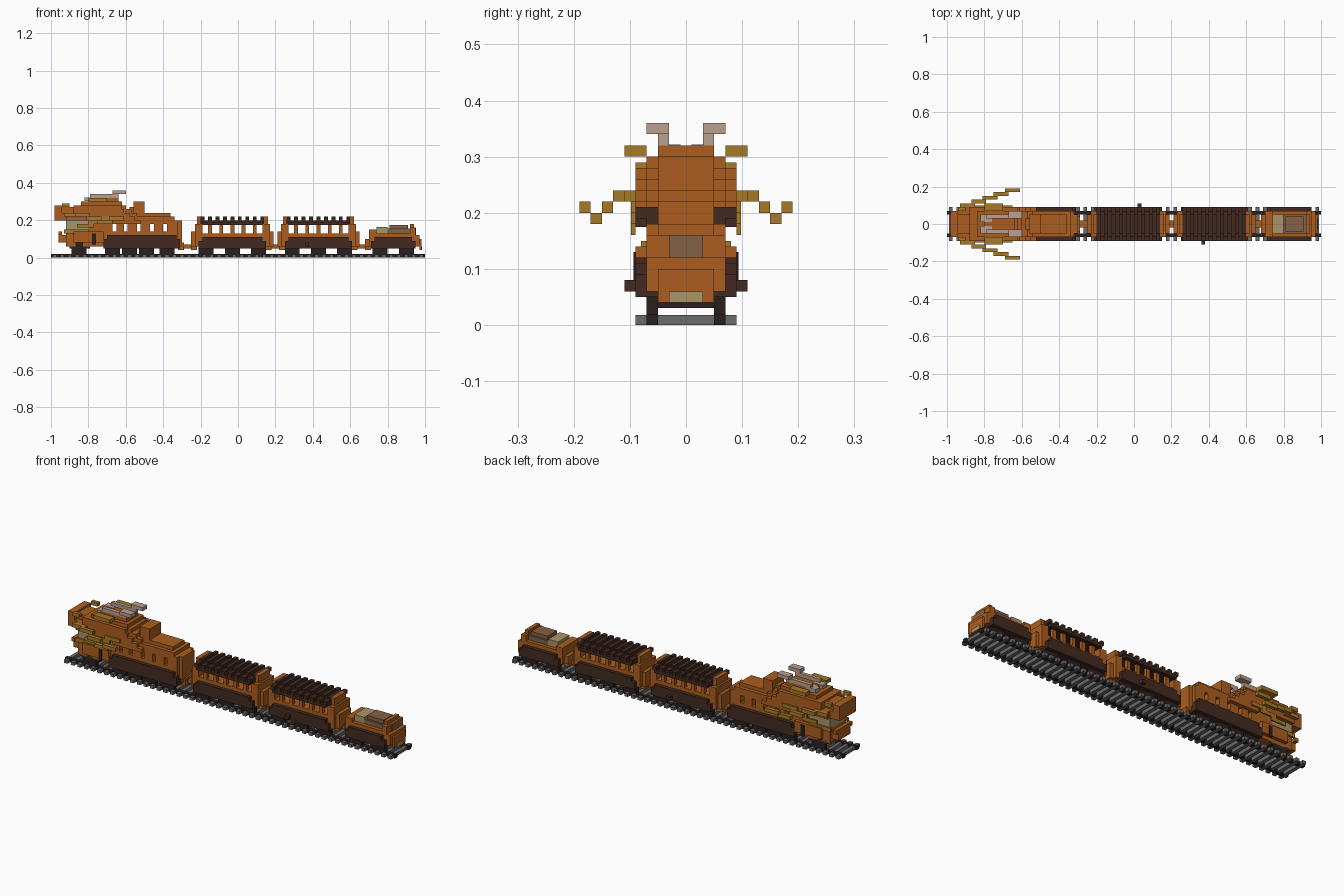
import bpy
import bmesh
from mathutils import Vector

UNIT = 0.01  # all part sizes below are in hundredths

cube = bpy.data.objects.get("Cube")
if cube:
    bpy.data.objects.remove(cube, do_unlink=True)


def make_material(name, red, green, blue):
    linear = [(c / 255) ** 2.2 for c in (red, green, blue)] + [1]
    material = bpy.data.materials.new(name)
    material.use_nodes = True
    material.diffuse_color = linear
    shader = next(n for n in material.node_tree.nodes if n.type == "BSDF_PRINCIPLED")
    shader.inputs["Base Color"].default_value = linear
    shader.inputs["Roughness"].default_value = 0.9
    return material


orange = make_material("burnt orange", 170, 94, 36)
dark = make_material("dark brown", 68, 46, 37)
charcoal = make_material("charcoal", 46, 37, 36)
grey = make_material("sleeper grey", 108, 106, 108)
gold = make_material("old gold", 166, 120, 42)
horn = make_material("pale horn", 184, 158, 143)
beige = make_material("beige", 168, 148, 104)
brown = make_material("cargo brown", 130, 97, 70)


class Part:
    """Blocky part collected from boxes into one mesh object."""

    def __init__(self, name, material):
        self.name, self.material, self.mesh = name, material, bmesh.new()

    def box(self, x0, x1, y0, y1, z0, z1):
        result = bmesh.ops.create_cube(self.mesh, size=1)
        centre = Vector((x0 + x1, y0 + y1, z0 + z1)) / 2
        size = Vector((x1 - x0, y1 - y0, z1 - z0))
        for vert in result["verts"]:
            vert.co = (vert.co * size + centre) * UNIT

    def mid(self, x0, x1, half, z0, z1):
        self.box(x0, x1, -half, half, z0, z1)

    def pair(self, x0, x1, y0, y1, z0, z1):
        self.box(x0, x1, y0, y1, z0, z1)
        self.box(x0, x1, -y1, -y0, z0, z1)

    def finish(self):
        data = bpy.data.meshes.new(self.name)
        self.mesh.to_mesh(data)
        self.mesh.free()
        data.materials.append(self.material)
        bpy.context.collection.objects.link(bpy.data.objects.new(self.name, data))


def wheels(name, centres):
    part = Part(name, charcoal)
    for x in centres:
        part.pair(x - 4, x + 4, 5, 7, 2, 6)
        part.pair(x - 2, x + 2, 5, 7, 6, 8)
        part.mid(x - 1, x + 1, 5, 3, 5)
    part.finish()


def skirt(name, x0, x1, top):
    part = Part(name, dark)
    part.pair(x0, x1, 7, 9, 5, top - 2)
    part.pair(x0 + 2, x1 - 2, 7, 9, top - 2, top)
    part.mid(x0, x1, 7, 5, 8)
    part.finish()


# Track
sleepers = Part("sleepers", grey)
for x in range(-100, 100, 4):
    sleepers.mid(x + 1, x + 3, 9, 0, 1.8)
sleepers.finish()
rails = Part("rails", charcoal)
rails.pair(-100, 100, 5, 7, 0, 2)
rails.finish()

# Engine body with open windows
engine = Part("engine_body", orange)
left, right = -72, -32
engine.mid(left, right, 7, 8, 14)
engine.mid(left, right, 7, 18, 20)
edge = left
for window in (-66, -60, -53, -46, -39):
    engine.mid(edge, window - 1, 7, 14, 18)
    edge = window + 1
engine.mid(edge, right, 7, 14, 18)
engine.mid(left, -34, 7, 20, 22)
engine.mid(left, -36, 5, 22, 24)
engine.mid(right, -30, 5, 6, 20)
engine.finish()
skirt("engine_skirt", -72, -31, 12)
wheels("engine_wheels", (-85, -67, -58, -49, -38))

chimney = Part("chimney", orange)
chimney.mid(-56, -50, 5, 24, 30)
chimney.mid(-58, -56, 3, 24, 27)
chimney.finish()

# Engine front and lower jaw
front = Part("engine_front", orange)
front.mid(-92, left, 7, 6, 14)
front.mid(-88, left, 9, 8, 14)
front.mid(-96, -90, 5, 8, 12)
front.mid(-96, -94, 7, 12, 14)
front.mid(-80, left, 7, 14, 22)
front.finish()
pilot = Part("front_pilot", dark)
pilot.mid(-90, -79, 7, 5, 7)
pilot.finish()
hatch = Part("front_hatches", charcoal)
hatch.pair(-78, -76, 9, 9.4, 7, 13)
hatch.finish()

# Beast head
mouth = Part("mouth", beige)
mouth.mid(-92, -80, 7, 14, 20)
mouth.finish()
head = Part("beast_head", orange)
head.mid(-98, -88, 7, 20, 24)
head.mid(-98, -94, 7, 24, 28)
head.mid(-94, -86, 5, 24, 27)
head.mid(-92, -66, 9, 20, 24)
head.mid(-88, -62, 9, 24, 28)
head.mid(-84, -62, 7, 28, 30)
head.mid(-80, -64, 5, 30, 32)
head.finish()
mane = Part("mane", orange)
for step in range(4):
    back = -52 - 3 * step
    mane.pair(-70, back, 7, 9, 18 + 2 * step, 20 + 2 * step)
    mane.mid(-70, back - 2, 7, 22 + 2 * step, 24 + 2 * step)
mane.finish()

# Gold brows, cheek frills and whiskers
brows = Part("brows", gold)
brows.pair(-80, -70, 7, 11, 30, 32)
brows.pair(-94, -90, 7, 9, 27, 29)
brows.finish()
frills = Part("cheek_frills", gold)
for step in range(3):
    start = -86 + 6 * step
    frills.pair(start, start + 9, 9, 9.8, 16 + 2 * step, 18 + 2 * step)
frills.pair(-93, -80, 7, 8, 13, 15)
frills.finish()
whiskers = Part("whiskers", gold)
start = -93
for y, z in zip(range(9, 19, 2), (22, 22, 20, 18, 20)):
    whiskers.pair(start, start + 8, y, y + 2, z, z + 2)
    start += 6
whiskers.finish()
horns = Part("horns", horn)
horns.pair(-82, -76, 1, 5, 30.2, 32.2)
horns.pair(-79, -64, 3, 5, 32, 34)
horns.pair(-67, -60, 3, 7, 34, 36)
horns.finish()


# Two open coaches
def coach(name, x):
    body = Part(name + "_body", orange)
    for side in (-1, 1):
        end = x + 18 * side
        body.mid(end - 2, end + 2, 7, 6, 18)
        body.mid(end - 1, end + 1, 5, 18, 22)
        lip = x + 21 * side
        body.mid(lip - 1, lip + 1, 5, 6, 14)
    body.mid(x - 16, x + 16, 7, 8, 13)
    for step in range(-2, 3):
        body.pair(x + 6 * step - 1, x + 6 * step + 1, 5, 7, 13, 18)
    body.finish()
    roof = Part(name + "_roof", dark)
    roof.mid(x - 17, x + 17, 7, 18, 20)
    roof.pair(x - 16, x + 16, 7, 9, 17.5, 19)
    for step in range(-4, 5):
        rib = x + 4 * step
        roof.mid(rib - 1, rib + 1, 5, 20, 22)
        roof.pair(rib - 1, rib + 1, 5, 9, 19, 21)
    roof.finish()
    skirt(name + "_skirt", x - 18, x + 18, 11)
    wheels(name + "_wheels", (x - 14, x, x + 14))


coach("first_coach", -3)
coach("second_coach", 43)
caps = Part("axle_caps", dark)
caps.box(2, 4, 9, 11, 6, 8)
caps.box(36, 38, -11, -9, 6, 8)
caps.finish()

# Cargo wagon
wagon = Part("wagon_body", orange)
wagon.mid(70, 97, 7, 6, 12)
wagon.mid(70, 74, 7, 12, 15)
wagon.mid(68, 70, 5, 6, 10)
wagon.mid(92, 95, 7, 12, 16)
wagon.mid(92, 94, 5, 16, 18)
wagon.mid(97, 98, 5, 4, 10)
wagon.pair(74, 92, 5, 7, 12, 13)
wagon.finish()
skirt("wagon_skirt", 71, 95, 11)
wheels("wagon_wheels", (76, 90))
cargo = Part("pale_cargo", beige)
cargo.mid(74, 80, 5, 12, 16.5)
cargo.finish()
crates = Part("brown_crates", brown)
crates.mid(80, 92, 5, 12, 15.5)
crates.mid(81, 91, 4, 15.5, 17.5)
crates.mid(95, 95.3, 3, 12, 16)
crates.finish()
lamp = Part("rear_lamp", beige)
lamp.mid(98, 98.4, 3, 4, 6)
lamp.finish()

# Couplings between vehicles
couplings = Part("couplings", orange)
for x in (-27, 20, 66):
    couplings.mid(x - 5, x + 5, 2, 5, 7)
    couplings.mid(x - 5, x - 2, 4, 4, 8)
    couplings.mid(x + 2, x + 5, 4, 4, 8)
couplings.finish()
